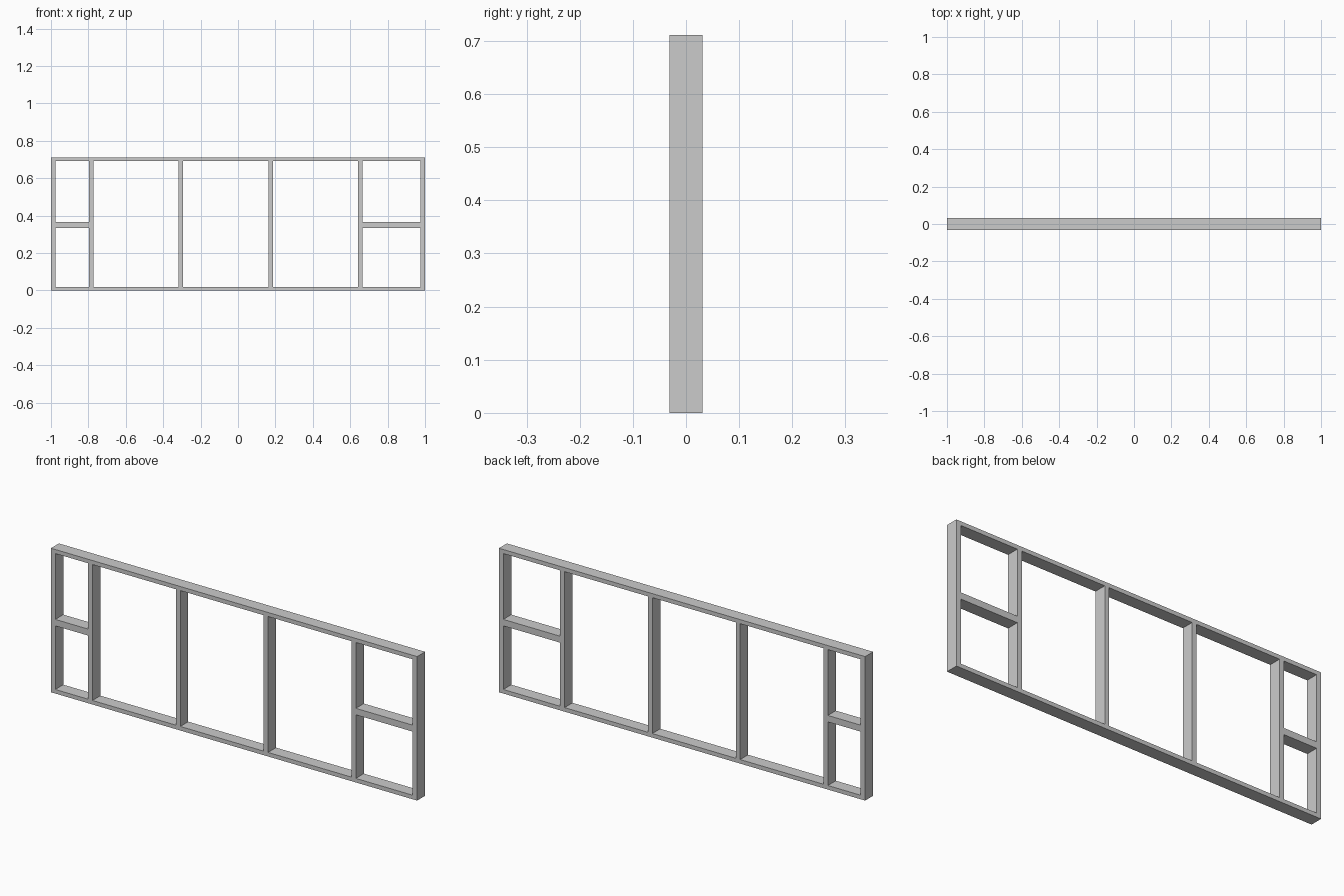
import bpy

if "Cube" in bpy.data.objects:
    bpy.data.objects.remove(bpy.data.objects["Cube"])

HALF_DEPTH = 0.031
HEIGHT = 0.711
PLATE = 0.02
STUD = 0.024


def board(name, x0, x1, z0, z1):
    """Rectangular timber spanning the full wall depth."""
    bpy.ops.mesh.primitive_cube_add(size=1, location=((x0 + x1) / 2, 0, (z0 + z1) / 2))
    ob = bpy.context.object
    ob.name = name
    ob.scale = (x1 - x0, 2 * HALF_DEPTH, z1 - z0)
    bpy.ops.object.transform_apply(location=False, rotation=False, scale=True)
    return ob


# Horizontal plates
board("bottom_plate", -1, 1, 0, PLATE)
board("top_plate", -1, 1, HEIGHT - PLATE, HEIGHT)

# Vertical studs: two ends plus four evenly spaced
inner = [-0.785 + 0.4795 * i for i in range(4)]
centres = [-1 + STUD / 2] + inner + [1 - STUD / 2]
for i, x in enumerate(centres):
    board(f"stud_{i + 1}", x - STUD / 2, x + STUD / 2, PLATE, HEIGHT - PLATE)

# Short blocking rails in the two end bays
for name, a, b in (("left_rail", 0, 1), ("right_rail", 4, 5)):
    board(name, centres[a] + STUD / 2, centres[b] - STUD / 2, 0.334, 0.366)
